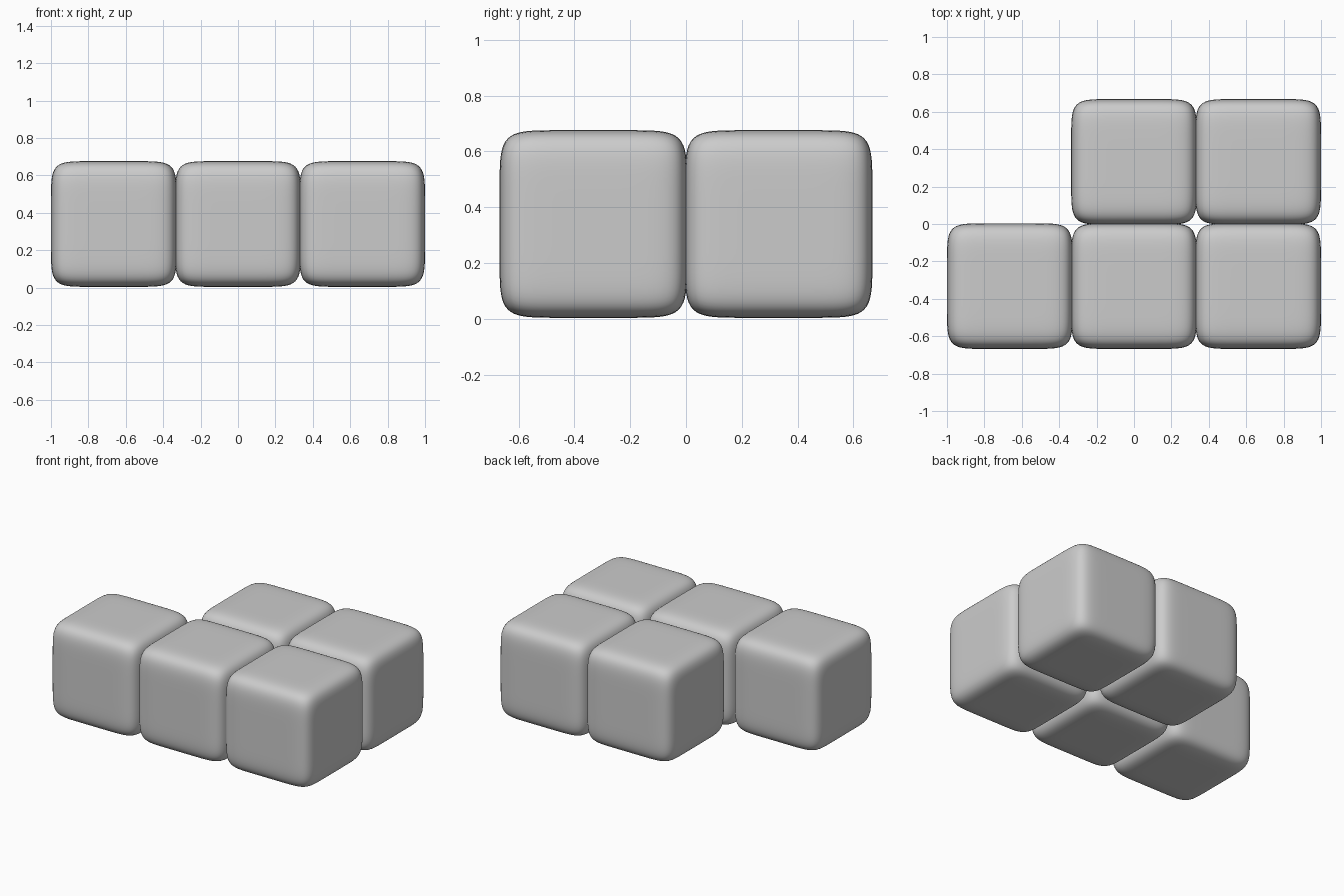
import bpy, bmesh

if "Cube" in bpy.data.objects:
    bpy.data.objects.remove(bpy.data.objects["Cube"])

HALF = 0.336   # half width of one block
STEP = 0.664   # spacing between blocks
POWER = 7.5    # squareness of the pillowy block


def pillow_mesh():
    # Finely divided cube pushed out onto a superellipsoid
    bm = bmesh.new()
    bmesh.ops.create_cube(bm, size=2)
    bmesh.ops.subdivide_edges(bm, edges=bm.edges[:], cuts=31, use_grid_fill=True)
    for v in bm.verts:
        r = sum(abs(c) ** POWER for c in v.co) ** (1 / POWER)
        v.co *= HALF / r
    for f in bm.faces:
        f.smooth = True
    mesh = bpy.data.meshes.new("block")
    bm.to_mesh(mesh)
    bm.free()
    return mesh


# Front row of three blocks, back row of two
mesh = pillow_mesh()
rows = {"front": (-STEP / 2, (-1, 0, 1)), "back": (STEP / 2, (0, 1))}
for name, (y, columns) in rows.items():
    for col in columns:
        block = bpy.data.objects.new(f"{name}_block", mesh)
        block.location = (col * STEP, y, HALF + 0.004)
        bpy.context.collection.objects.link(block)
